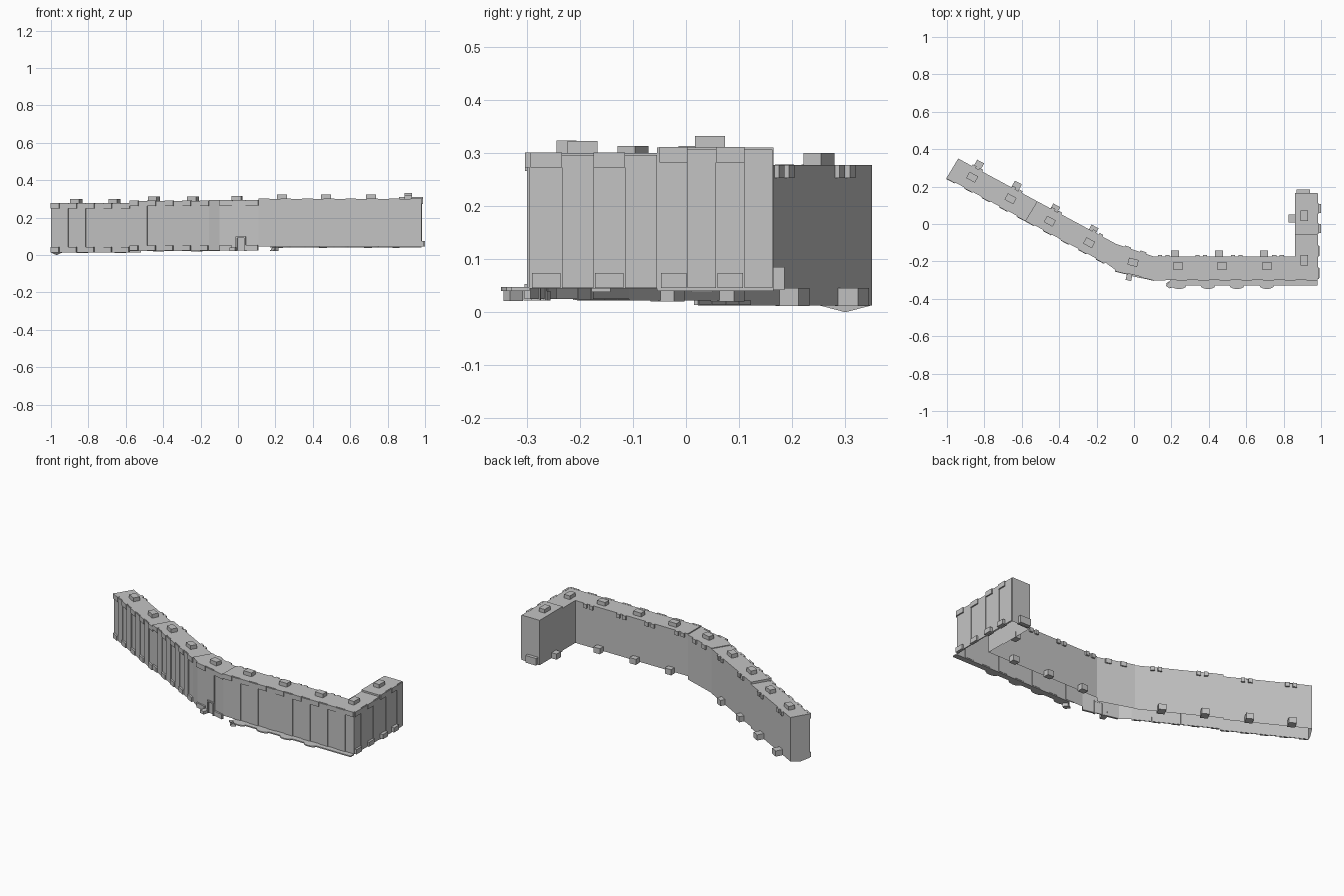
import bpy, bmesh, math
from mathutils import Vector, Matrix

if "Cube" in bpy.data.objects:
    bpy.data.objects.remove(bpy.data.objects["Cube"])

mat = bpy.data.materials.new("light grey")
mat.diffuse_color = (0.55, 0.55, 0.55, 1)
mat.use_nodes = True
mat.node_tree.nodes["Principled BSDF"].inputs["Base Color"].default_value = mat.diffuse_color


def finish(name, bm):
    me = bpy.data.meshes.new(name)
    bm.to_mesh(me)
    bm.free()
    me.materials.append(mat)
    ob = bpy.data.objects.new(name, me)
    bpy.context.collection.objects.link(ob)
    return ob


def face(bm, pts):
    return bm.faces.new([bm.verts.new(p) for p in pts])


def block(bm, p, d, along, depth, z0, z1):
    """Box centred on p in plan, its length following direction d."""
    m = (Matrix.Translation((p[0], p[1], (z0 + z1) / 2))
         @ Matrix.Rotation(math.atan2(d[1], d[0]), 4, 'Z')
         @ Matrix.Diagonal((along, depth, z1 - z0, 1)))
    bmesh.ops.create_cube(bm, size=1, matrix=m)


def section(name, pts, z0, z1, ends=None, tunnel=None):
    """Open-bottomed shell. ends: edge -> wall bottom (None = no wall)."""
    bm = bmesh.new()
    ends = ends or {}
    pts = [Vector(p) for p in pts]
    face(bm, [(p.x, p.y, z1) for p in pts])
    cuts = []
    for i, a in enumerate(pts):
        b = pts[(i + 1) % len(pts)]
        low = ends.get(i, z0)
        if low is None:
            continue
        outline = [(0, low)]
        if tunnel and i in tunnel:
            t0, t1, top = tunnel[i]
            outline += [(t0, low), (t0, top), (t1, top), (t1, low)]
            cuts.append([(*a.lerp(b, t), z) for t, z in outline[1:]])
        outline += [(1, low), (1, z1), (0, z1)]
        face(bm, [(*a.lerp(b, t), z) for t, z in outline])
    if len(cuts) == 2:                      # tunnel lining
        f, k = cuts[0], cuts[1][::-1]
        for j in range(3):
            face(bm, [f[j], k[j], k[j + 1], f[j + 1]])
    return finish(name, bm)


def facade(name, a, b, z0, z1, n, base=None):
    """Alternating raised panels, caps above the recesses, low boxes."""
    bm = bmesh.new()
    a, b = Vector(a), Vector(b)
    d = (b - a).normalized()
    out = Vector((d.y, -d.x))
    w = (b - a).length / n
    for i in range(n):
        c = a + d * w * (i + 0.5)
        if i % 2:
            block(bm, c + out * 0.001, d, w, 0.006, z0, z1 - 0.004)
        else:
            block(bm, c + out * 0.002, d, w, 0.012, z1 - 0.028, z1 + 0.001)
            if base:
                block(bm, c + out * 0.004, d, w * 0.9, base, z0, z0 + 0.028)
    finish(name, bm)


# Plan corners (counter-clockwise, front side first)
A, B = Vector((-1.0, 0.25)), Vector((-0.155, -0.205))
D, C = Vector((-0.94, 0.35)), Vector((-0.095, -0.107))
M, N = A.lerp(B, 0.5), D.lerp(C, 0.5)
J, K, L = Vector((-0.1, -0.245)), Vector((0.11, -0.295)), Vector((0.11, -0.175))
ld = (B - A).normalized()
lout = Vector((-ld.y, ld.x))          # towards the back of the left wing

# Building shells
section("left_wing_outer", [A, M, N, D], 0.013, 0.277, {1: None})
section("left_wing_inner", [M, B, C, N], 0.022, 0.290, {1: None, 3: 0.277})
section("bend_block", [B, J, K, L, C], 0.025, 0.294, {2: None, 4: 0.290},
        {1: (0.42, 0.66), 3: (0.34, 0.58)} and None)
section("long_block", [K, (0.98, -0.295), (0.98, -0.055), (0.86, -0.055),
                       (0.86, -0.175), L], 0.045, 0.30, {2: None, 5: 0.294})
section("right_wing", [(0.86, -0.055), (0.98, -0.055), (0.98, 0.165),
                       (0.86, 0.165)], 0.04, 0.31, {0: 0.30})

# Pointed foot of the left end wall
bm = bmesh.new()
mid = A.lerp(D, 0.5)
face(bm, [(*A, 0.013), (*D, 0.013), (*mid, 0.0)])
finish("left_end_foot", bm)

# Street facades
facade("left_facade_outer", A, M, 0.014, 0.277, 9, 0.012)
facade("left_facade_inner", M, B, 0.023, 0.290, 9, 0.012)
facade("bend_facade", J, K, 0.025, 0.294, 3, 0.012)
facade("long_facade", K, (0.98, -0.295), 0.046, 0.30, 15)
facade("east_facade_south", (0.98, -0.293), (0.98, -0.055), 0.046, 0.30, 4, 0.018)
facade("east_facade_north", (0.98, -0.05), (0.98, 0.163), 0.046, 0.31, 4, 0.03)

# Stair heads on the roof
bm = bmesh.new()
for x, y, z in [(-0.865, 0.25, 0.277), (-0.66, 0.135, 0.277),
                (-0.45, 0.015, 0.290), (-0.24, -0.10, 0.290)]:
    block(bm, (x, y), ld, 0.053, 0.038, z - 0.002, z + 0.023)
block(bm, (-0.005, -0.205), (0.97, -0.24), 0.053, 0.038, 0.292, 0.317)
for x in (0.235, 0.47, 0.71):
    block(bm, (x, -0.225), (1, 0), 0.053, 0.038, 0.298, 0.323)
for y, z in [(-0.195, 0.30), (0.045, 0.31)]:
    block(bm, (0.91, y), (0, 1), 0.056, 0.038, z - 0.002, z + 0.022)
finish("roof_stair_heads", bm)

# Entrance porches on the yard side
bm = bmesh.new()
for x, y, z in [(-0.832, 0.312, 0.012), (-0.63, 0.20, 0.012),
                (-0.425, 0.078, 0.020), (-0.22, -0.035, 0.020)]:
    block(bm, (x, y), ld, 0.042, 0.05, z, z + 0.034)
for x in (0.22, 0.455, 0.695):
    block(bm, (x, -0.16), (1, 0), 0.042, 0.036, 0.038, 0.072)
block(bm, (0.845, 0.03), (0, 1), 0.042, 0.036, 0.038, 0.072)
block(bm, (-0.025, -0.28), (0.97, -0.24), 0.03, 0.045, 0.022, 0.04)
block(bm, (0.905, 0.17), (1, 0), 0.07, 0.03, 0.042, 0.085)
finish("entrance_porches", bm)

# Pairs of small top balconies on the yard side
bm = bmesh.new()
for t, z in [(0.12, 0.277), (0.37, 0.277), (0.62, 0.290), (0.88, 0.290)]:
    for s in (-0.02, 0.02):
        block(bm, D.lerp(C, t) + ld * s + lout * 0.002, ld, 0.022, 0.016, z - 0.024, z)
for x in (0.16, 0.36, 0.55, 0.77):
    for s in (-0.02, 0.02):
        block(bm, (x + s, -0.173), (1, 0), 0.022, 0.016, 0.276, 0.30)
for t in (0.3, 0.7):
    block(bm, C.lerp(L, t), L - C, 0.035, 0.016, 0.268, 0.294)
finish("yard_balconies", bm)

# Dark passage mouth frame at the bend
bm = bmesh.new()
e = (K - J).normalized()
for t in (0.44, 0.66):
    block(bm, J.lerp(K, t) + Vector((0, -0.004)), e, 0.008, 0.016, 0.022, 0.10)
block(bm, J.lerp(K, 0.55) + Vector((0, -0.004)), e, 0.05, 0.016, 0.092, 0.10)
finish("passage_frame", bm)

# Street terrace with rounded bays
bm = bmesh.new()
outline = [(0.20, -0.295), (0.17, -0.33), (0.19, -0.345)]
for cx in (0.24, 0.395, 0.55, 0.71):
    outline += [(cx + 0.04 * math.cos(u), -0.328 - 0.02 * math.sin(u))
                for u in [math.pi * (1 - k / 6) for k in range(7)]]
outline += [(0.98, -0.328), (0.98, -0.295)]
f = face(bm, [(x, y, 0.04) for x, y in outline])
r = bmesh.ops.extrude_face_region(bm, geom=[f])
bmesh.ops.translate(bm, vec=(0, 0, 0.007),
                    verts=[v for v in r["geom"] if isinstance(v, bmesh.types.BMVert)])
bmesh.ops.recalc_face_normals(bm, faces=bm.faces)
for k in range(3):                    # steps down at the terrace end
    block(bm, (0.20 - k * 0.006, -0.325), (0.6, -0.8), 0.03, 0.02,
          0.021, 0.040 - k * 0.006)
finish("street_terrace", bm)
